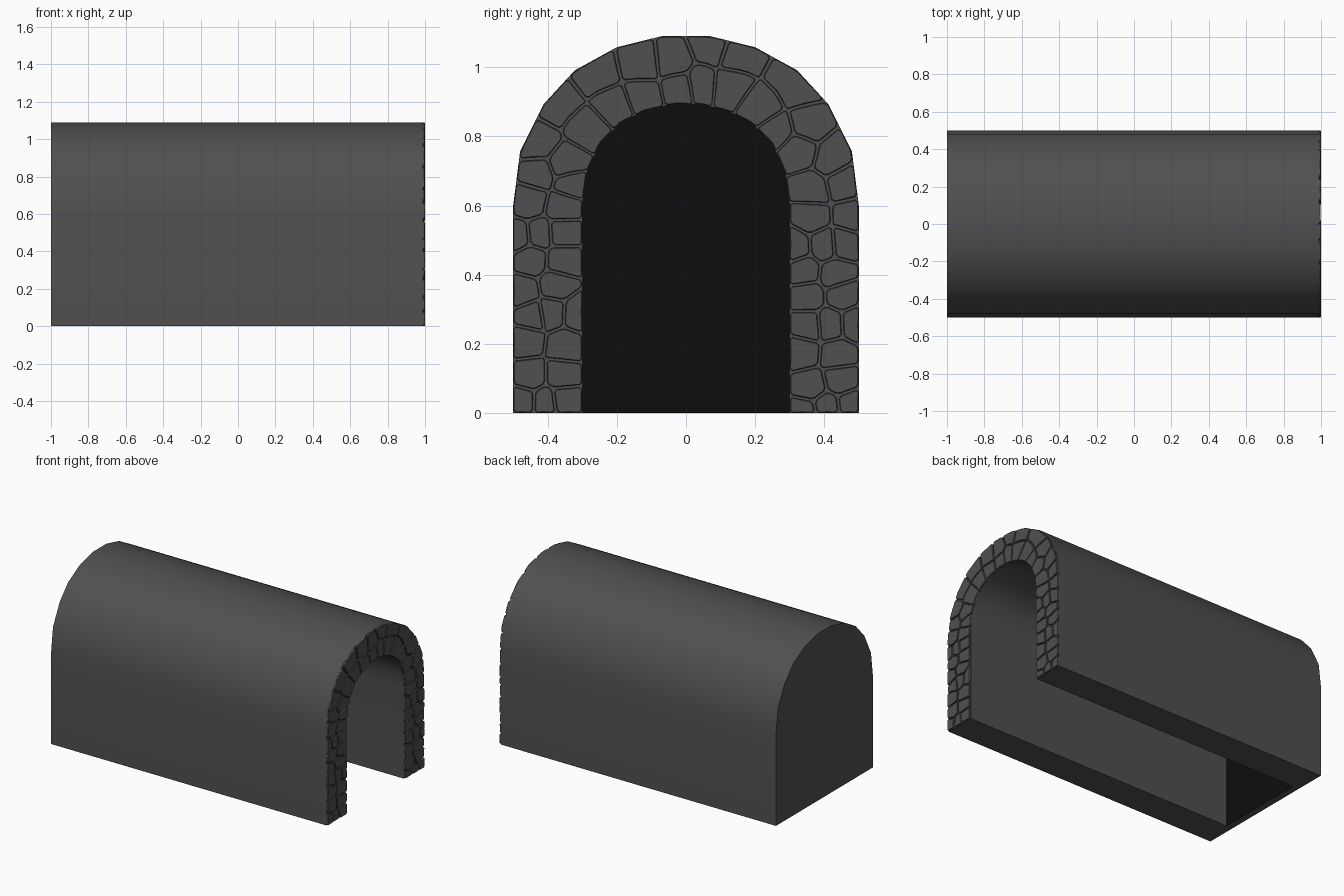
import bpy, bmesh, math, random
from mathutils import Vector

if "Cube" in bpy.data.objects:
    bpy.data.objects.remove(bpy.data.objects["Cube"])
random.seed(7)


def material(name, v):
    m = bpy.data.materials.new(name)
    m.diffuse_color = (v, v, v, 1)
    m.use_nodes = True
    m.node_tree.nodes["Principled BSDF"].inputs["Base Color"].default_value = m.diffuse_color
    return m


GREY = material("stone grey", 0.08)
BLACK = material("dark interior", 0.004)

# half profiles (y, z), left side; mirrored to the right
OUT = [(-.5, 0), (-.5, .6), (-.48, .757), (-.412, .893), (-.322, .991), (-.2, 1.058), (-.07, 1.09)]
INN = [(-.3, 0), (-.3, .6), (-.287, .696), (-.249, .78), (-.191, .838), (-.125, .872), (-.043, .893)]
OUT += [(-y, z) for y, z in reversed(OUT)]
INN += [(-y, z) for y, z in reversed(INN)]
X0, XW, X1 = -1.0, -0.955, 0.988


def finish(bm, name, mats, smooth=True):
    bmesh.ops.recalc_face_normals(bm, faces=bm.faces)
    me = bpy.data.meshes.new(name)
    bm.to_mesh(me)
    bm.free()
    ob = bpy.data.objects.new(name, me)
    bpy.context.collection.objects.link(ob)
    for m in mats:
        me.materials.append(m)
    if smooth:
        bpy.ops.object.select_all(action='DESELECT')
        ob.select_set(True)
        bpy.context.view_layer.objects.active = ob
        bpy.ops.object.shade_smooth_by_angle(angle=math.radians(35))
    return ob


# tunnel shell: arch-shaped ring swept along x
bm = bmesh.new()
rings = [[bm.verts.new((x, y, z)) for y, z in p]
         for x, p in ((X0, OUT), (X1, OUT), (X1, INN), (XW, INN))]
for a, b in zip(rings, rings[1:]):
    for i in range(len(OUT) - 1):
        bm.faces.new((a[i], a[i + 1], b[i + 1], b[i]))
for e in (0, -1):
    bm.faces.new([r[e] for r in rings])
# back wall, outer grey face and black inner face, closed underneath
bm.faces.new(rings[0])
bm.faces.new(rings[3]).material_index = 1
bm.faces.new((rings[0][0], rings[0][-1], rings[3][-1], rings[3][0]))
finish(bm, "tunnel_shell", [GREY, BLACK])

# stone facing: irregular cells laid out on an unrolled strip, bent round the arch
mid = [(Vector(a) + Vector(b)) / 2 for a, b in zip(OUT, INN)]
dist = [0.0]
for a, b in zip(mid, mid[1:]):
    dist.append(dist[-1] + (b - a).length)
L, W = dist[-1], 0.2


def bend(p):
    t = min(max(p.x, 0), L)
    i = max(k for k in range(len(dist) - 1) if dist[k] <= t)
    f = (t - dist[i]) / (dist[i + 1] - dist[i])
    o = Vector(OUT[i]).lerp(Vector(OUT[i + 1]), f)
    n = Vector(INN[i]).lerp(Vector(INN[i + 1]), f)
    return o.lerp(n, p.y / W)


def clip(poly, point, normal):
    res = []
    for a, b in zip(poly, poly[1:] + poly[:1]):
        da, db = (a - point).dot(normal), (b - point).dot(normal)
        if da <= 0:
            res.append(a)
        if da * db < 0:
            res.append(a.lerp(b, da / (da - db)))
    return res


# seeds: flat courses on the legs, larger random stones in the crown
seeds, t, row = [], 0.04, 0
while t < L:
    crown = 0.68 < t < L - 0.68
    n = 2 if crown or row % 3 else 3
    shift = random.uniform(-.025, .025)
    for k in range(n):
        j = 0.04 if crown else 0.012
        seeds.append(Vector((t + random.uniform(-j, j),
                             W * (k + .5) / n + shift + random.uniform(-.012, .012))))
    t += 0.105 if crown else 0.08
    row += 1

GAP = 0.0035
bm = bmesh.new()
for s in seeds:
    poly = [Vector(c) for c in ((0.001, 0.001), (L - .001, 0.001), (L - .001, W - .001), (0.001, W - .001))]
    for o in seeds:
        if o is not s:
            d = (o - s).normalized()
            poly = clip(poly, (s + o) / 2 - d * GAP, d)
    if len(poly) < 3:
        continue
    # knock off the corners, then subdivide edges so they follow the arch
    cut = []
    for i, p in enumerate(poly):
        for q in (poly[i - 1], poly[(i + 1) % len(poly)]):
            e = q - p
            cut.append(p + e * min(.3, .007 / max(e.length, 1e-6)))
    ring = []
    for a, b in zip(cut, cut[1:] + cut[:1]):
        m = max(1, math.ceil((b - a).length / .03))
        ring += [a.lerp(b, k / m) for k in range(m)]
    c = sum(ring, Vector((0, 0))) / len(ring)
    top = 1.0 - random.uniform(0, .003)
    loops = []
    for x, inset in ((X1 - .002, 0), (top - .003, 0), (top, .0025)):
        vs = []
        for p in ring:
            y, z = bend(p + (c - p).normalized() * inset)
            vs.append(bm.verts.new((x, y, z)))
        loops.append(vs)
    for a, b in zip(loops, loops[1:]):
        for i in range(len(a)):
            k = (i + 1) % len(a)
            bm.faces.new((a[i], a[k], b[k], b[i]))
    bm.faces.new(loops[-1])
finish(bm, "stone_facing", [GREY], False)
